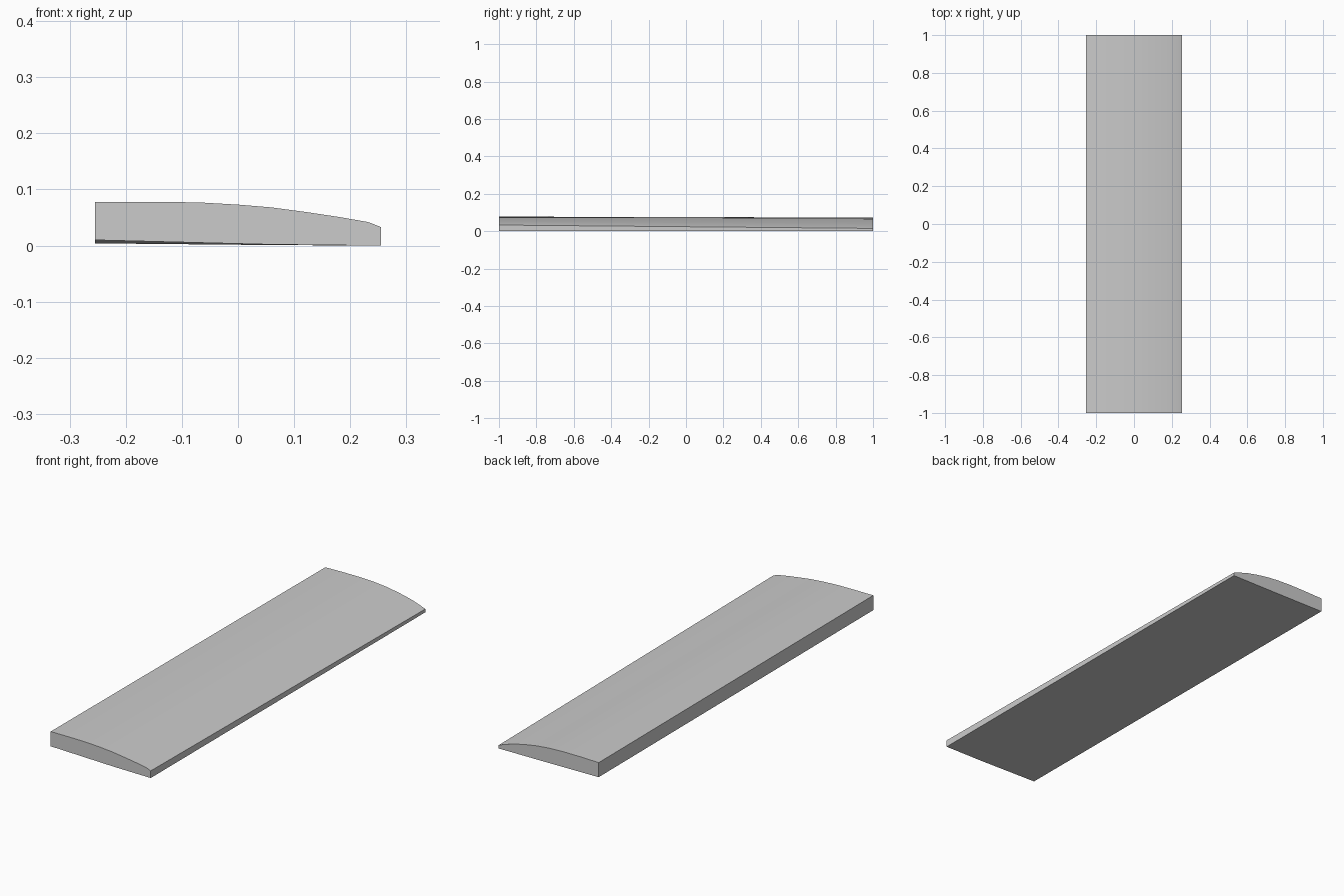
import bpy, bmesh

if "Cube" in bpy.data.objects:
    bpy.data.objects.remove(bpy.data.objects["Cube"])

# Upper curve and underside of each end as (x, z), listed from +x round to -x and back
front = [(0.255, 0.0), (0.255, 0.033), (0.232, 0.042), (0.18, 0.051), (0.12, 0.060),
         (0.06, 0.068), (0.0, 0.073), (-0.07, 0.077), (-0.16, 0.078), (-0.255, 0.078),
         (-0.255, 0.010), (0.06, 0.002)]
back = [(0.255, 0.0), (0.255, 0.015), (0.232, 0.024), (0.18, 0.041), (0.12, 0.054),
        (0.06, 0.064), (0.0, 0.070), (-0.07, 0.073), (-0.16, 0.073), (-0.255, 0.071),
        (-0.255, 0.004), (0.06, 0.001)]

# Slightly twisted wing panel: loft between the two end profiles
bm = bmesh.new()
ring_a = [bm.verts.new((x, -1, z)) for x, z in front]
ring_b = [bm.verts.new((x, 1, z)) for x, z in back]
n = len(ring_a)
for i in range(n):
    j = (i + 1) % n
    bm.faces.new((ring_a[i], ring_a[j], ring_b[j], ring_b[i]))
bm.faces.new(ring_a)
bm.faces.new(ring_b)
bmesh.ops.recalc_face_normals(bm, faces=bm.faces)

mesh = bpy.data.meshes.new("wing_panel")
bm.to_mesh(mesh)
bm.free()
wing = bpy.data.objects.new("wing_panel", mesh)
bpy.context.collection.objects.link(wing)

# Smooth curved top, crisp edges
bpy.context.view_layer.objects.active = wing
wing.select_set(True)
bpy.ops.object.shade_smooth_by_angle(angle=0.52)
